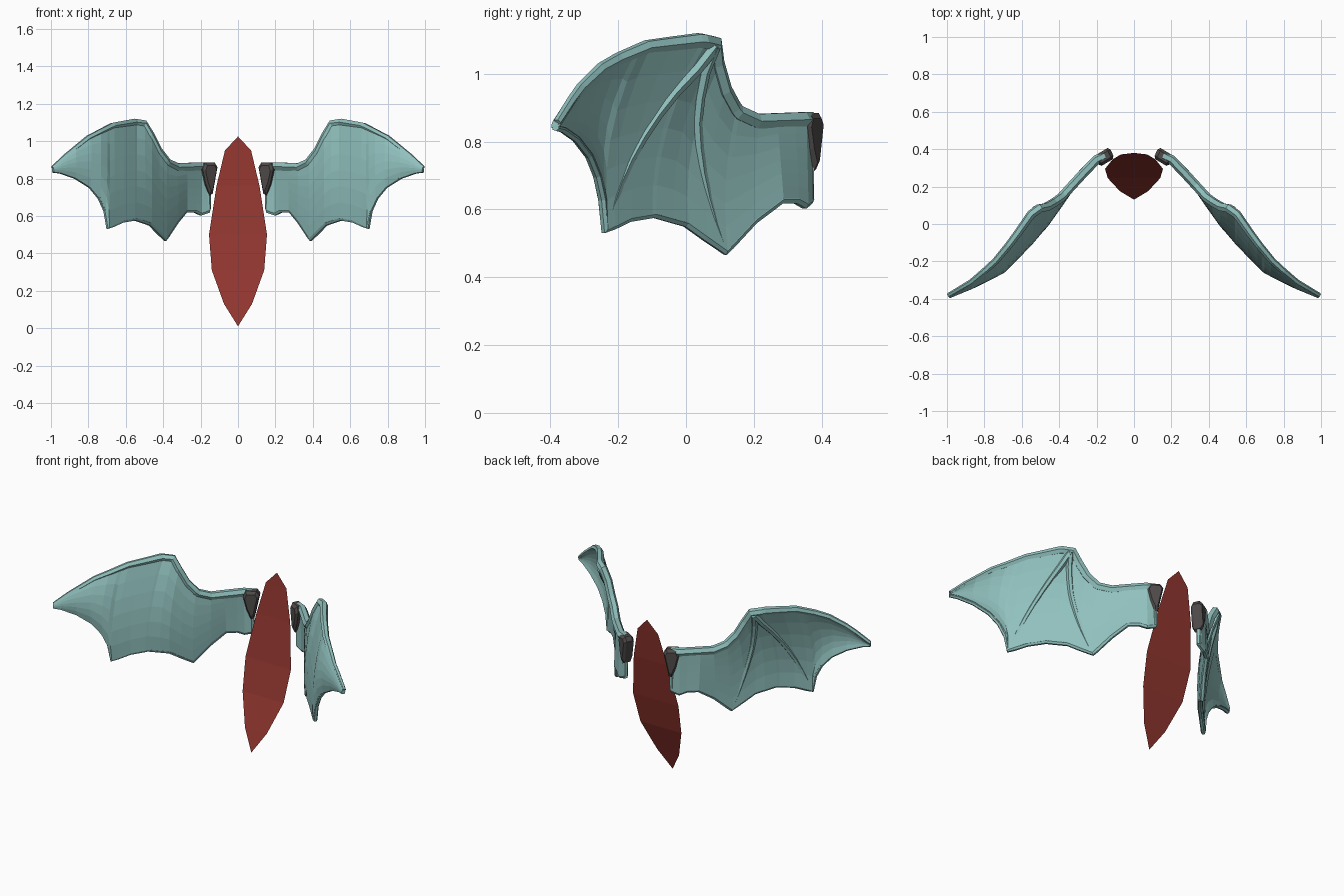
import bpy
import bmesh
from mathutils import Vector

default = bpy.data.objects.get("Cube")
if default:
    bpy.data.objects.remove(default, do_unlink=True)


def make_material(name, colour):
    mat = bpy.data.materials.new(name)
    mat.use_nodes = True
    mat.diffuse_color = (*colour, 1)
    mat.node_tree.nodes["Principled BSDF"].inputs["Base Color"].default_value = (*colour, 1)
    return mat


teal = make_material("pale teal", (0.28, 0.53, 0.51))
red = make_material("brick red", (0.28, 0.036, 0.028))
grey = make_material("dark grey", (0.08, 0.07, 0.07))


def add_object(name, data, mat):
    obj = bpy.data.objects.new(name, data)
    data.materials.append(mat)
    bpy.context.collection.objects.link(obj)
    return obj


def bmesh_object(name, bm, mat):
    mesh = bpy.data.meshes.new(name)
    bmesh.ops.recalc_face_normals(bm, faces=bm.faces)
    bm.to_mesh(mesh)
    bm.free()
    return add_object(name, mesh, mat)


def tube(name, points, radii, closed=False):
    curve = bpy.data.curves.new(name, "CURVE")
    curve.dimensions = "3D"
    curve.bevel_depth = 1
    curve.bevel_resolution = 1
    curve.use_fill_caps = True
    spline = curve.splines.new("POLY")
    spline.points.add(len(points) - 1)
    for sp, co, r in zip(spline.points, points, radii):
        sp.co = (*co, 1)
        sp.radius = r
    spline.use_cyclic_u = closed
    spline.use_smooth = False
    return add_object(name, curve, teal)


def lookup(table, x):
    """Piecewise linear value of a table of (x, value) pairs."""
    if x <= table[0][0]:
        return table[0][1]
    for (a, va), (b, vb) in zip(table, table[1:]):
        if x <= b:
            return va + (vb - va) * (x - a) / (b - a)
    return table[-1][1]


# Wing edges as height over x, and their depth over x
top_edge = [(.155, .865), (.2, .865), (.33, .86), (.38, .885), (.43, .95), (.47, 1.03),
            (.505, 1.09), (.56, 1.098), (.67, 1.08), (.8, 1.015), (.92, .92), (.99, .856)]
low_edge = [(.155, .63), (.2, .615), (.23, .63), (.28, .63), (.33, .57), (.39, .478),
            (.47, .56), (.55, .587), (.62, .575), (.695, .54), (.708, .63), (.74, .7),
            (.79, .76), (.87, .81), (.95, .838), (.99, .843)]
top_depth = [(.155, .365), (.2, .345), (.3, .24), (.4, .13), (.47, .09), (.53, .08),
             (.65, -.09), (.75, -.21), (.87, -.31), (.99, -.38)]
low_depth = [(.155, .365), (.2, .35), (.28, .28), (.33, .2), (.39, .115), (.47, 0),
             (.57, -.12), (.695, -.24), (.87, -.325), (.99, -.385)]


def wing_point(x, t, back=0):
    """Point on the wing, t running from top edge to low edge."""
    z = lookup(top_edge, x) * (1 - t) + lookup(low_edge, x) * t
    y = lookup(top_depth, x) * (1 - t) + lookup(low_depth, x) * t
    bulge = .16 * t * (1 - t) * max(0, min(1, (x - .3) / .2, (1 - x) / .3))
    return Vector((x + back * .7, y - bulge + back * .7, z))


def wing_t(x, z):
    top, low = lookup(top_edge, x), lookup(low_edge, x)
    return max(0, min(1, (top - z) / (top - low)))


stations = sorted({x for x, v in top_edge + low_edge})
ROWS = 6

for label, side in (("left", 1), ("right", -1)):
    def flip(p):
        return Vector((p.x * side, p.y, p.z))

    # Webbed membrane
    bm = bmesh.new()
    grid = [[bm.verts.new(flip(wing_point(x, r / ROWS))) for r in range(ROWS + 1)]
            for x in stations]
    for a, b in zip(grid, grid[1:]):
        for r in range(ROWS):
            bm.faces.new((a[r], b[r], b[r + 1], a[r + 1]))
    membrane = bmesh_object(label + "_wing_membrane", bm, teal)
    thick = membrane.modifiers.new("thickness", "SOLIDIFY")
    thick.thickness = .026
    thick.offset = 0

    # Rounded arm bone on the leading edge, thin rim on the trailing edge
    tube(label + "_wing_arm", [flip(wing_point(x, 0)) for x in stations],
         [.025 - .013 * max(0, (x - .5) / .5) for x in stations])
    tube(label + "_wing_rim", [flip(wing_point(x, 1)) for x in stations],
         [.015 - .003 * x for x in stations])
    tube(label + "_wing_root_edge", [flip(wing_point(.16, t)) for t in (0, .5, 1)],
         [.024, .018, .014])

    # Finger bones fanning from the wrist across the back
    wrist = (.515, 1.08)
    for number, (end, radius) in enumerate((((.69, .545), .017), ((.392, .485), .017))):
        path = []
        for i in range(9):
            f = i / 8
            x = wrist[0] + (end[0] - wrist[0]) * f
            z = wrist[1] + (end[1] - wrist[1]) * f
            path.append(flip(wing_point(x, wing_t(x, z), .012 * (1 - f))))
        tube(f"{label}_wing_finger_{number + 1}", path,
             [radius * (1.1 - .35 * i / 8) for i in range(9)])

    # Faceted clasp round the wing root
    outline = [(.118, .86), (.132, .885), (.185, .885), (.197, .85),
               (.18, .77), (.158, .71), (.143, .72)]
    bm = bmesh.new()
    for offset, scale in ((-.035, .75), (-.02, 1), (.02, 1), (.035, .75)):
        for px, pz in outline:
            x = .157 + (px - .157) * scale
            z = .82 + (pz - .82) * scale
            y = .375 - (x - .13) * .6
            bm.verts.new(flip(Vector((x + offset * .4, y + offset * .85, z))))
    bmesh.ops.convex_hull(bm, input=bm.verts)
    bmesh_object(label + "_wing_clasp", bm, grey)

# Curved body panel: height, half width, depth
rows = [(.01, 0, .13), (.13, .075, .175), (.31, .14, .245), (.5, .155, .295),
        (.76, .115, .345), (.95, .07, .372), (1.025, 0, .38)]
bm = bmesh.new()
pairs = []
for z, w, y in rows:
    right = bm.verts.new((-w, y, z))
    pairs.append((right, bm.verts.new((w, y, z)) if w else right))
for (a, b), (c, d) in zip(pairs, pairs[1:]):
    bm.faces.new(list(dict.fromkeys((a, b, d, c))))
bmesh_object("body_panel", bm, red)
